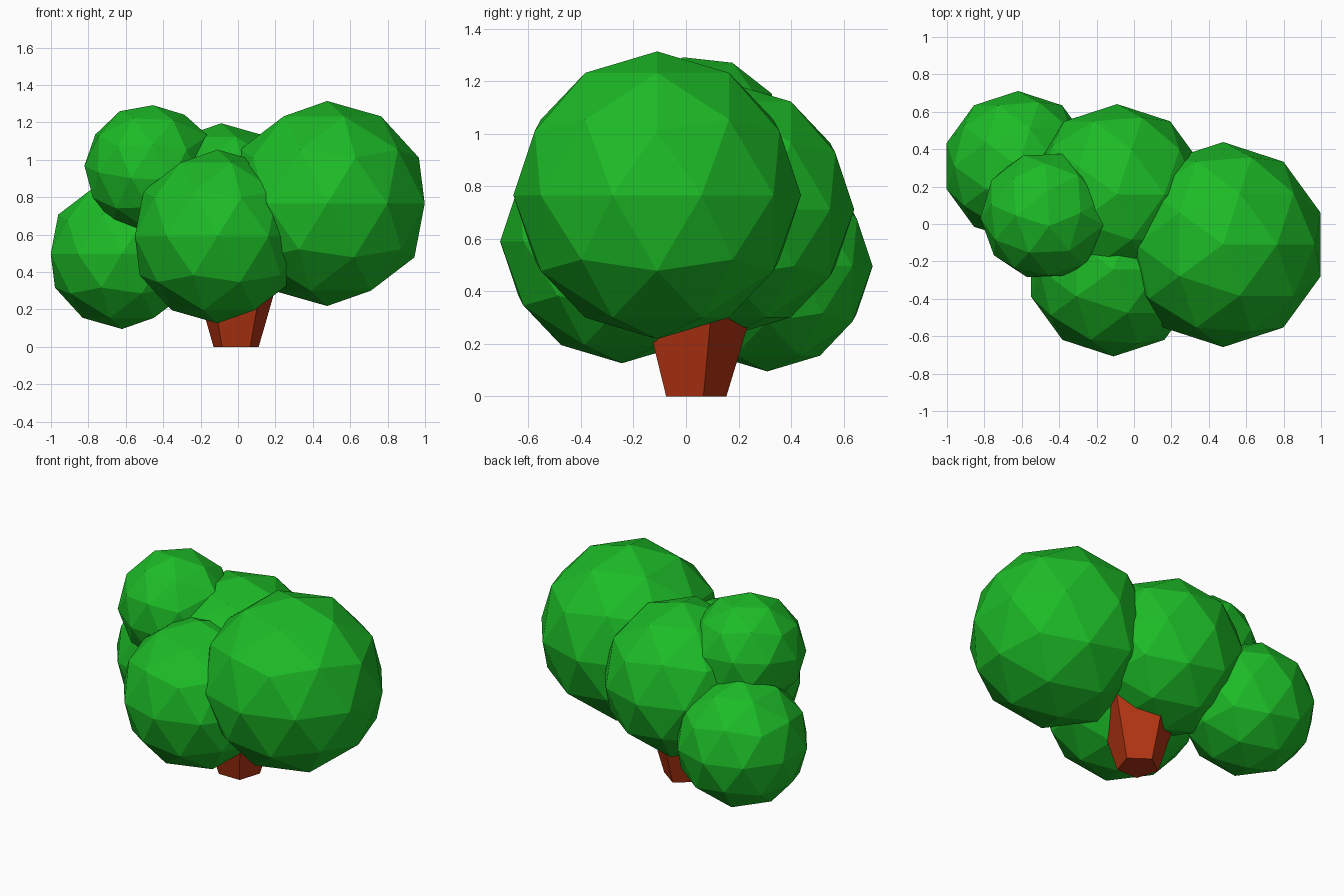
import bpy
from math import radians
from mathutils import Vector

if "Cube" in bpy.data.objects:
    bpy.data.objects.remove(bpy.data.objects["Cube"])


def material(name, color):
    m = bpy.data.materials.new(name)
    m.diffuse_color = color
    m.use_nodes = True
    m.node_tree.nodes["Principled BSDF"].inputs["Base Color"].default_value = m.diffuse_color
    return m


leaf = material("leaf_green", (0.012, 0.50, 0.02, 1))
bark = material("bark_red", (0.45, 0.035, 0.006, 1))


def clump(name, center, radius, rot=(0, 0, 0)):
    bpy.ops.mesh.primitive_ico_sphere_add(
        subdivisions=2, radius=radius, location=center,
        rotation=[radians(a) for a in rot])
    ob = bpy.context.object
    ob.name = name
    ob.data.materials.append(leaf)
    return ob


# Foliage: faceted balls of different sizes
clump("foliage_right", (0.477, -0.11, 0.766), 0.548)
clump("foliage_front", (-0.11, -0.244, 0.59), 0.464)
clump("foliage_left", (-0.62, 0.31, 0.496), 0.401)
clump("foliage_back", (-0.09, 0.158, 0.712), 0.483)

# Tilted upper ball with one slightly pulled corner
upper = clump("foliage_upper", (-0.475, 0.045, 0.95), 0.347, (10, 0, 20))
bpy.context.view_layer.update()
corner = upper.matrix_world.inverted() @ Vector((-0.15, 0.02, 1.14))
nearest = min(upper.data.vertices, key=lambda v: (v.co - corner).length)
nearest.co = nearest.co.lerp(corner, 0.7)

# Trunk: five-sided, widening up into the foliage
bpy.ops.mesh.primitive_cone_add(
    vertices=5, radius1=0.127, radius2=0.272, depth=0.48,
    location=(-0.01, 0.027, 0.24))
trunk = bpy.context.object
trunk.name = "trunk"
trunk.data.materials.append(bark)
